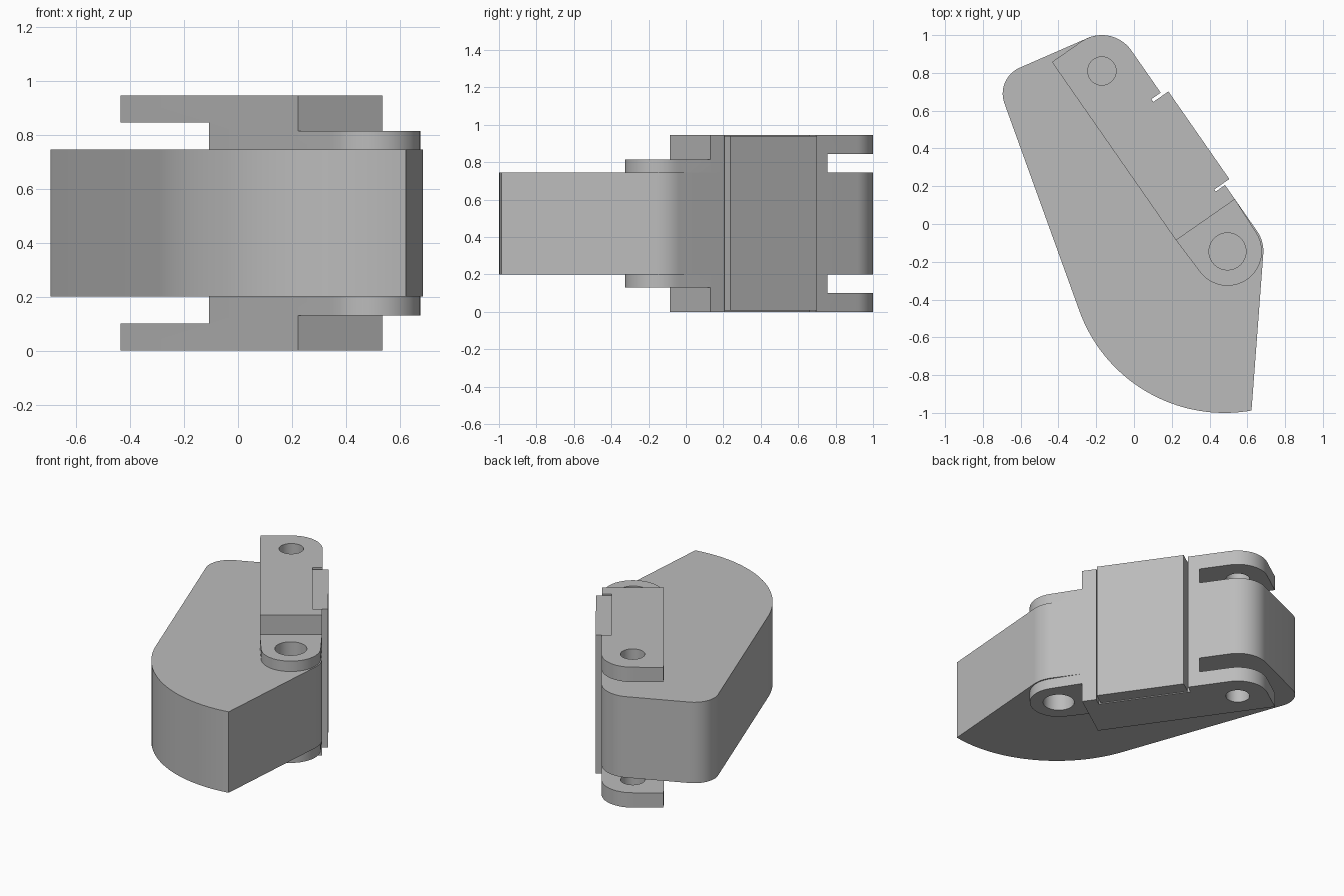
import bpy, bmesh
from math import cos, sin, radians, atan2, degrees
from mathutils import Vector

if "Cube" in bpy.data.objects:
    bpy.data.objects.remove(bpy.data.objects["Cube"], do_unlink=True)

grey = bpy.data.materials.new("plain grey")
grey.use_nodes = True
grey.diffuse_color = (0.5, 0.5, 0.5, 1)
grey.node_tree.nodes["Principled BSDF"].inputs["Base Color"].default_value = (0.5, 0.5, 0.5, 1)

# The two hinge centres set a slanted frame: u runs along the bracket, v outward
REAR = Vector((-0.17, 0.81))
FRONT = Vector((0.495, -0.145))
U = (FRONT - REAR).normalized()
V = Vector((-U.y, U.x))
LENGTH = (FRONT - REAR).length
OUT = degrees(atan2(V.y, V.x))
HALF = 0.19
HEIGHT = 0.945
BODY_LOW, BODY_TOP = 0.2, 0.745


def uv(u, v):
    return REAR + U * u + V * v


def arc(centre, radius, start, end, steps=20):
    angles = [radians(start + (end - start) * i / steps) for i in range(steps + 1)]
    return [Vector(centre) + Vector((cos(a), sin(a))) * radius for a in angles]


def prism(name, outline, low, high):
    bm = bmesh.new()
    face = bm.faces.new([bm.verts.new((p[0], p[1], low)) for p in outline])
    result = bmesh.ops.extrude_face_region(bm, geom=[face])
    top = [g for g in result["geom"] if isinstance(g, bmesh.types.BMVert)]
    bmesh.ops.translate(bm, verts=top, vec=(0, 0, high - low))
    bmesh.ops.recalc_face_normals(bm, faces=bm.faces)
    mesh = bpy.data.meshes.new(name)
    bm.to_mesh(mesh)
    bm.free()
    mesh.materials.append(grey)
    obj = bpy.data.objects.new(name, mesh)
    bpy.context.collection.objects.link(obj)
    return obj


def select(obj):
    bpy.ops.object.select_all(action='DESELECT')
    obj.select_set(True)
    bpy.context.view_layer.objects.active = obj


def cut(obj, outline, low, high):
    cutter = prism("cutter", outline, low, high)
    cutter.hide_render = True
    mod = obj.modifiers.new("cut", 'BOOLEAN')
    mod.operation = 'DIFFERENCE'
    mod.solver = 'EXACT'
    mod.object = cutter
    select(obj)
    bpy.ops.object.modifier_apply(modifier=mod.name)
    bpy.data.objects.remove(cutter, do_unlink=True)


def smooth(obj):
    select(obj)
    bpy.ops.object.shade_smooth_by_angle(angle=radians(25))


def circle(centre, radius):
    return arc(centre, radius, 0, 351, 39)


def box(u0, u1, v0, v1):
    return [uv(u0, v0), uv(u1, v0), uv(u1, v1), uv(u0, v1)]


pocket = box(0.272, 0.868, 0.13, 0.4)

# Main body: rounded hinge ends, a sloping back and a large curved nose
body_outline = (arc(REAR, HALF, 113, OUT) + arc(FRONT, HALF, OUT, -4.8)
                + arc((0.48, -0.182), 0.818, 280, 199, 32)
                + arc((-0.545, 0.69), 0.15, 199, 113))
body = prism("body", body_outline, BODY_LOW, BODY_TOP)
cut(body, pocket, 0, 1)
for low, high in ((0.1, 0.33), (0.615, 0.85)):
    cut(body, circle(FRONT, 0.098), low, high)
smooth(body)

# Brackets: square inner rear corner, rounded outer corner and rounded front tab
bracket_outline = ([uv(-HALF, -HALF)] + arc(REAR, HALF, OUT + 90, OUT)
                   + [uv(0.96, HALF)] + arc(FRONT, 0.182, OUT, OUT - 180)
                   + [uv(0.96, -HALF)])
slot = [uv(-0.5, -0.3), uv(0.437, -0.3), uv(0.143, 0.3), uv(-0.5, 0.3)]


def bracket(name, flip):
    def span(low, high):
        return (HEIGHT - high, HEIGHT - low) if flip else (low, high)
    obj = prism(name, bracket_outline, *span(BODY_TOP, HEIGHT))
    cut(obj, slot, *span(0.6, 0.845))
    cut(obj, box(0.96, 1.6, -0.4, 0.4), *span(0.815, 1.1))
    cut(obj, pocket, *span(0.6, 1.1))
    cut(obj, circle(REAR, 0.075), *span(0.6, 1.1))
    cut(obj, circle(FRONT, 0.098), *span(0.6, 1.1))
    smooth(obj)


bracket("upper_bracket", False)
bracket("lower_bracket", True)

# Plate set into the outer side
prism("side_plate", box(0.29, 0.855, 0.13, 0.227), 0.006, HEIGHT - 0.006)
